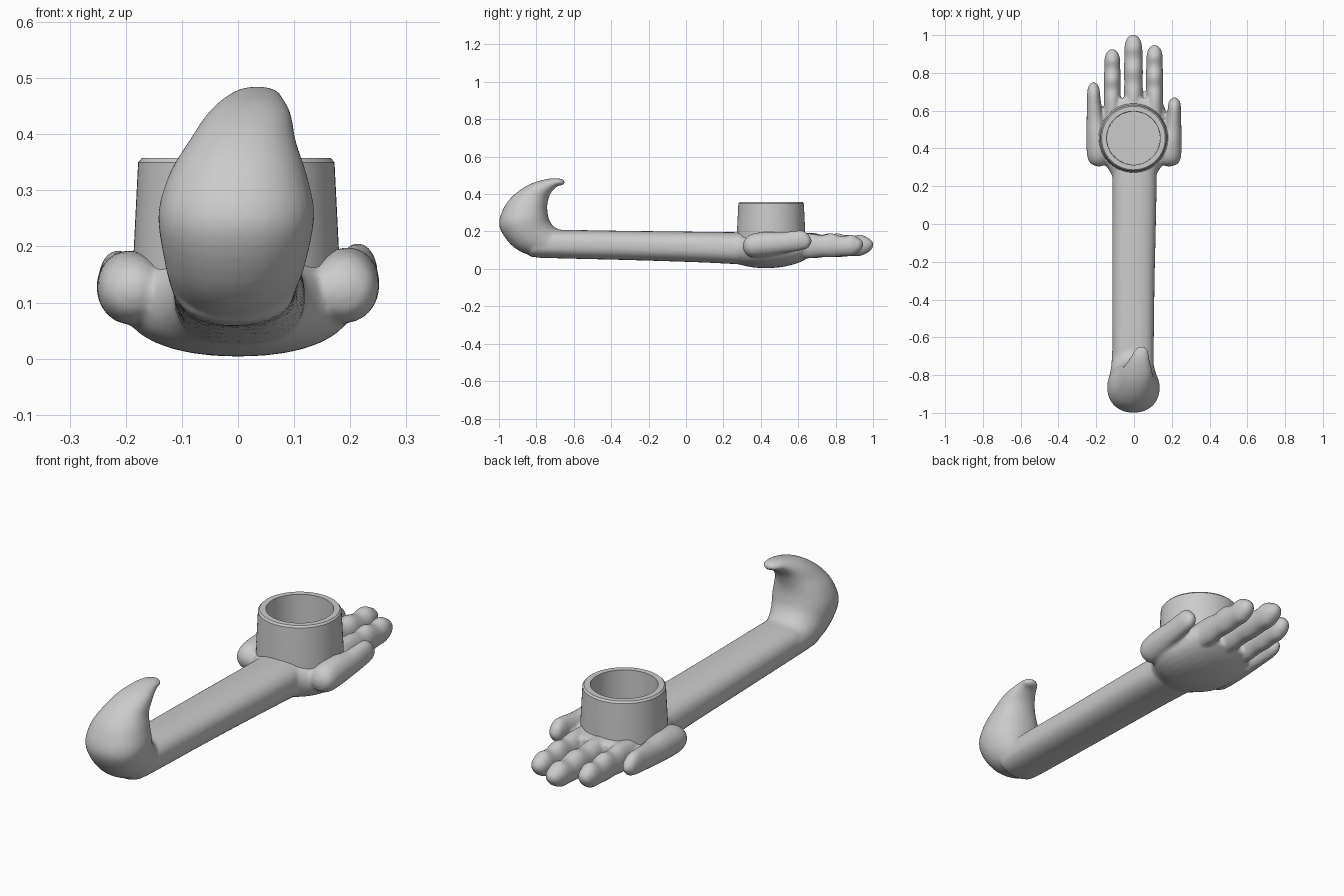
import bpy, bmesh, math
from mathutils import Vector

N = 32


def spline(keys, steps=5):
    """Catmull-Rom interpolation through tuples of equal length."""
    k = [Vector(v) for v in keys]
    out = []
    for i in range(len(k) - 1):
        a, b, c, d = k[max(i - 1, 0)], k[i], k[i + 1], k[min(i + 2, len(k) - 1)]
        for s in range(steps):
            t = s / steps
            out.append(0.5 * (2 * b + (c - a) * t + (2 * a - 5 * b + 4 * c - d) * t * t
                              + (3 * b - a - 3 * c + d) * t ** 3))
    return out + [k[-1]]


def loft(bm, keys, power=2.0):
    """Sections: centre x, half width, top (y, z), bottom (y, z)."""
    rings = []
    for cx, rx, ty, tz, by, bz in spline(keys):
        ring = []
        for i in range(N):
            a = 2 * math.pi * i / N
            c, s = math.cos(a), math.sin(a)
            c = math.copysign(abs(c) ** (2 / power), c)
            s = math.copysign(abs(s) ** (2 / power), s)
            ring.append(bm.verts.new((cx + rx * c,
                                      (ty + by) / 2 + (ty - by) / 2 * s,
                                      (tz + bz) / 2 + (tz - bz) / 2 * s)))
        rings.append(ring)
    for r, q in zip(rings, rings[1:]):
        for i in range(N):
            j = (i + 1) % N
            bm.faces.new((r[i], r[j], q[j], q[i]))
    bm.faces.new(rings[0])
    bm.faces.new(rings[-1])


def tube(bm, pts, power=2.0):
    """Upright sections: x, y, z, half width, half height."""
    loft(bm, [(x, rx, y, z + rz, y, z - rz) for x, y, z, rx, rz in pts], power)


def make(name, bm):
    bmesh.ops.recalc_face_normals(bm, faces=bm.faces)
    me = bpy.data.meshes.new(name)
    bm.to_mesh(me)
    bm.free()
    ob = bpy.data.objects.new(name, me)
    bpy.context.collection.objects.link(ob)
    return ob


def smooth(ob, deg):
    bpy.ops.object.select_all(action='DESELECT')
    ob.select_set(True)
    bpy.context.view_layer.objects.active = ob
    bpy.ops.object.shade_smooth_by_angle(angle=math.radians(deg))


bm = bmesh.new()

# forearm
loft(bm, [(0.003, 0.118, 0.36, 0.195, 0.36, 0.02),
          (0.002, 0.116, 0.10, 0.198, 0.10, 0.034),
          (-0.003, 0.112, -0.30, 0.203, -0.30, 0.047),
          (-0.005, 0.108, -0.72, 0.208, -0.78, 0.06),
          (-0.005, 0.105, -0.78, 0.19, -0.83, 0.075)], 2.5)

# curled hook at the elbow
loft(bm, [(-0.008, 0.108, -0.63, 0.205, -0.70, 0.060),
          (-0.008, 0.112, -0.69, 0.215, -0.80, 0.062),
          (-0.005, 0.127, -0.725, 0.25, -0.92, 0.115),
          (-0.003, 0.139, -0.738, 0.29, -0.997, 0.225),
          (0.0, 0.122, -0.742, 0.335, -0.975, 0.325),
          (0.008, 0.095, -0.735, 0.375, -0.915, 0.40),
          (0.020, 0.075, -0.72, 0.41, -0.83, 0.455),
          (0.030, 0.050, -0.69, 0.44, -0.735, 0.482),
          (0.038, 0.035, -0.662, 0.448, -0.675, 0.483),
          (0.04, 0.012, -0.648, 0.458, -0.65, 0.472)], 2.15)

# palm with a rounded back
tube(bm, [(0.0, 0.22, 0.115, 0.10, 0.07),
          (0.0, 0.29, 0.107, 0.135, 0.085),
          (0.0, 0.36, 0.100, 0.19, 0.092),
          (0.0, 0.44, 0.099, 0.205, 0.095),
          (0.0, 0.53, 0.104, 0.19, 0.091),
          (0.0, 0.61, 0.113, 0.165, 0.077),
          (0.0, 0.665, 0.122, 0.14, 0.055)], 2.2)

# three long fingers with knuckle swellings
for x0, x1, tip, w in ((-0.115, -0.115, 0.926, 0.044),
                       (-0.002, -0.004, 1.002, 0.050),
                       (0.109, 0.109, 0.948, 0.045)):
    prof = [(0.00, 0.120, 1.0, 0.062), (0.35, 0.123, 1.0, 0.066), (0.50, 0.122, 0.98, 0.058),
            (0.62, 0.126, 1.0, 0.064), (0.75, 0.121, 0.96, 0.053), (0.86, 0.126, 0.95, 0.057),
            (0.94, 0.127, 0.78, 0.040), (0.98, 0.129, 0.5, 0.024), (1.0, 0.130, 0.12, 0.006)]
    tube(bm, [(x0 + (x1 - x0) * t, 0.5 + (tip - 0.5) * t, z, w * r, h)
              for t, z, r, h in prof])

# two outer digits, rounded at both ends
for s, tip, lift in ((-1, 0.752, 0.0), (1, 0.672, 0.015)):
    prof = [(0.0, 0.185, 0.122, 0.012, 0.012), (0.04, 0.187, 0.122, 0.045, 0.042),
            (0.14, 0.190, 0.124, 0.059, 0.062), (0.35, 0.194, 0.128, 0.058, 0.065),
            (0.55, 0.205, 0.130, 0.046, 0.057), (0.75, 0.212, 0.137, 0.037, 0.055),
            (0.87, 0.214, 0.140, 0.034, 0.052), (0.95, 0.214, 0.135, 0.027, 0.036),
            (1.0, 0.214, 0.133, 0.006, 0.008)]
    tube(bm, [(s * x, 0.305 + (tip - 0.305) * t, z + lift * t, rx, rz)
              for t, x, z, rx, rz in prof])

arm = make("arm_and_hand", bm)
rm = arm.modifiers.new("fuse", 'REMESH')
rm.mode = 'VOXEL'
rm.voxel_size = 0.0075
sm = arm.modifiers.new("soften", 'SMOOTH')
sm.factor = 0.5
sm.iterations = 5

# recess in the palm under the cup
bm = bmesh.new()
bmesh.ops.create_cone(bm, cap_ends=True, segments=64, radius1=0.16, radius2=0.16, depth=0.3)
bmesh.ops.translate(bm, vec=(-0.003, 0.455, 0.29), verts=bm.verts)
cutter = make("recess_cutter", bm)
cutter.hide_render = True
cutter.hide_set(True)
cut = arm.modifiers.new("recess", 'BOOLEAN')
cut.operation = 'DIFFERENCE'
cut.object = cutter

# bake the modifiers, then shade
deps = bpy.context.evaluated_depsgraph_get()
baked = bpy.data.meshes.new_from_object(arm.evaluated_get(deps))
arm.modifiers.clear()
arm.data = baked
bpy.data.objects.remove(cutter)
smooth(arm, 50)

# cup: lathed wall, chamfered rim and floor
bm = bmesh.new()
prof = [(0, 0.13), (0.184, 0.13), (0.183, 0.19), (0.175, 0.35), (0.168, 0.358),
        (0.142, 0.358), (0.140, 0.15), (0, 0.15)]
vs = [bm.verts.new((r, 0, z)) for r, z in prof]
es = [bm.edges.new(p) for p in zip(vs, vs[1:])]
bmesh.ops.spin(bm, geom=vs + es, cent=(0, 0, 0), axis=(0, 0, 1),
               angle=2 * math.pi, steps=64)
bmesh.ops.remove_doubles(bm, verts=bm.verts, dist=0.0005)
bmesh.ops.translate(bm, vec=(-0.003, 0.455, 0), verts=bm.verts)
smooth(make("cup", bm), 30)
